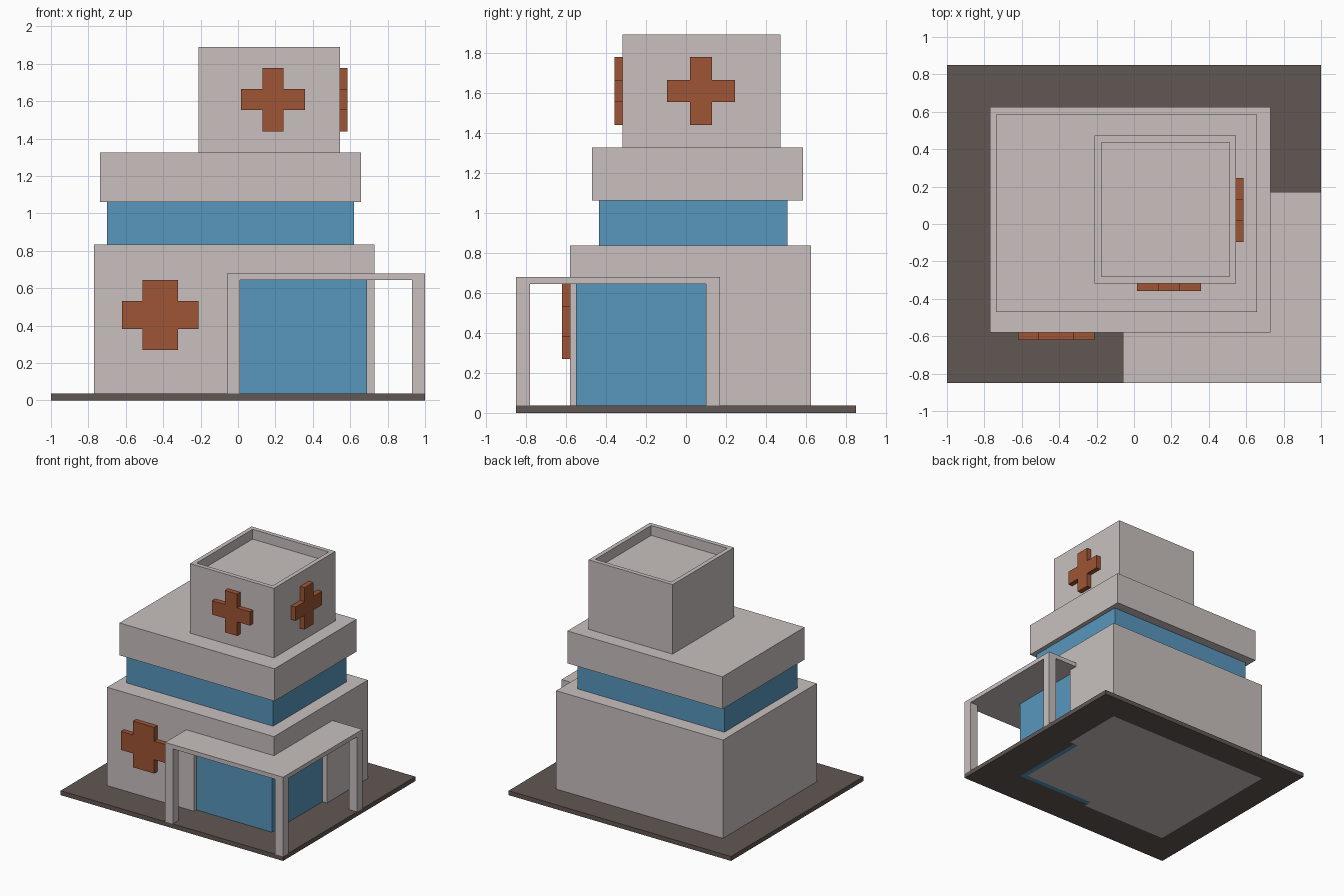
import bpy, bmesh
from mathutils import Matrix, Vector
from math import pi

if "Cube" in bpy.data.objects:
    bpy.data.objects.remove(bpy.data.objects["Cube"])


def material(name, rgb):
    m = bpy.data.materials.new(name)
    m.diffuse_color = (*rgb, 1)
    m.use_nodes = True
    m.node_tree.nodes["Principled BSDF"].inputs["Base Color"].default_value = m.diffuse_color
    return m


WALL = material("pale warm grey", (0.58, 0.53, 0.515))
GLASS = material("glass blue", (0.098, 0.305, 0.51))
CROSS = material("rust red", (0.34, 0.089, 0.035))
PAVING = material("dark paving", (0.12, 0.095, 0.085))


def prism(name, points, z0, z1, mat, matrix=Matrix()):
    """Extrude a flat outline from z0 to z1, then place it with a matrix."""
    bm = bmesh.new()
    face = bm.faces.new([bm.verts.new((x, y, z0)) for x, y in points])
    ext = bmesh.ops.extrude_face_region(bm, geom=[face])
    top = [v for v in ext["geom"] if isinstance(v, bmesh.types.BMVert)]
    bmesh.ops.translate(bm, verts=top, vec=Vector((0, 0, z1 - z0)))
    bmesh.ops.recalc_face_normals(bm, faces=bm.faces)
    bm.transform(matrix)
    mesh = bpy.data.meshes.new(name)
    bm.to_mesh(mesh)
    bm.free()
    if mat:
        mesh.materials.append(mat)
    ob = bpy.data.objects.new(name, mesh)
    bpy.context.collection.objects.link(ob)
    return ob


def box(name, x0, x1, y0, y1, z0, z1, mat):
    return prism(name, [(x0, y0), (x1, y0), (x1, y1), (x0, y1)], z0, z1, mat)


def cut(target, cutter):
    cutter.hide_render = True
    cutter.hide_viewport = True
    mod = target.modifiers.new("cut", "BOOLEAN")
    mod.operation = "DIFFERENCE"
    mod.solver = "EXACT"
    mod.object = cutter


def cross(name, centre, w, h, aw, ah, angle):
    """Raised cross: aw is the upright's width, ah the bar's height."""
    q = [(aw / 2, h / 2), (aw / 2, ah / 2), (w / 2, ah / 2)]
    pts = (q + [(x, -y) for x, y in reversed(q)]
           + [(-x, -y) for x, y in q] + [(-x, y) for x, y in reversed(q)])
    m = (Matrix.Translation(centre) @ Matrix.Rotation(angle, 4, "Z")
         @ Matrix.Rotation(pi / 2, 4, "X"))
    return prism(name, pts, -0.01, 0.04, CROSS, m)


def corner_strip(x1, y0):
    """L outline wrapping the front right corner of the ground floor."""
    return [(0.01, y0), (x1, y0), (x1, 0.10), (0.65, 0.10), (0.65, -0.51), (0.01, -0.51)]


# Paved base, open under the building
base = box("paved_base", -1, 1, -0.85, 0.85, 0, 0.036, PAVING)
footprint = [(-0.77, -0.58), (0.01, -0.58), (0.01, -0.55), (0.69, -0.55),
             (0.69, 0.10), (0.73, 0.10), (0.73, 0.625), (-0.77, 0.625)]
cut(base, prism("base_cutter", footprint, -0.1, 0.1, None))

# Ground floor with a recessed glazed corner
ground = box("ground_floor", -0.77, 0.73, -0.58, 0.625, 0, 0.835, WALL)
cut(ground, prism("corner_cutter", corner_strip(0.8, -0.7), -0.1, 0.645, None))
prism("corner_glazing", corner_strip(0.69, -0.55), 0, 0.645, GLASS)

# Entrance canopy on three posts
prism("canopy_roof", [(-0.06, -0.85), (1, -0.85), (1, 0.17), (0.71, 0.17),
                      (0.71, -0.56), (-0.06, -0.56)], 0.645, 0.68, WALL)
for name, x, y in (("left", -0.06, -0.85), ("corner", 0.93, -0.85), ("rear", 0.93, 0.10)):
    box(name + "_canopy_post", x, x + 0.07, y, y + 0.07, 0.036, 0.645, WALL)

# Window band and upper floor
box("window_band", -0.70, 0.62, -0.435, 0.508, 0.835, 1.062, GLASS)
box("upper_floor", -0.737, 0.657, -0.47, 0.585, 1.062, 1.325, WALL)

# Roof tower with a sunken top
tower = box("roof_tower", -0.21, 0.545, -0.317, 0.472, 1.325, 1.89, WALL)
cut(tower, box("tower_cutter", -0.175, 0.51, -0.282, 0.437, 1.81, 2, None))

# Raised crosses
cross("ground_cross", (-0.415, -0.58, 0.457), 0.41, 0.375, 0.19, 0.15, 0)
cross("tower_front_cross", (0.187, -0.317, 1.608), 0.34, 0.34, 0.112, 0.112, 0)
cross("tower_side_cross", (0.545, 0.075, 1.608), 0.34, 0.34, 0.112, 0.112, pi / 2)
